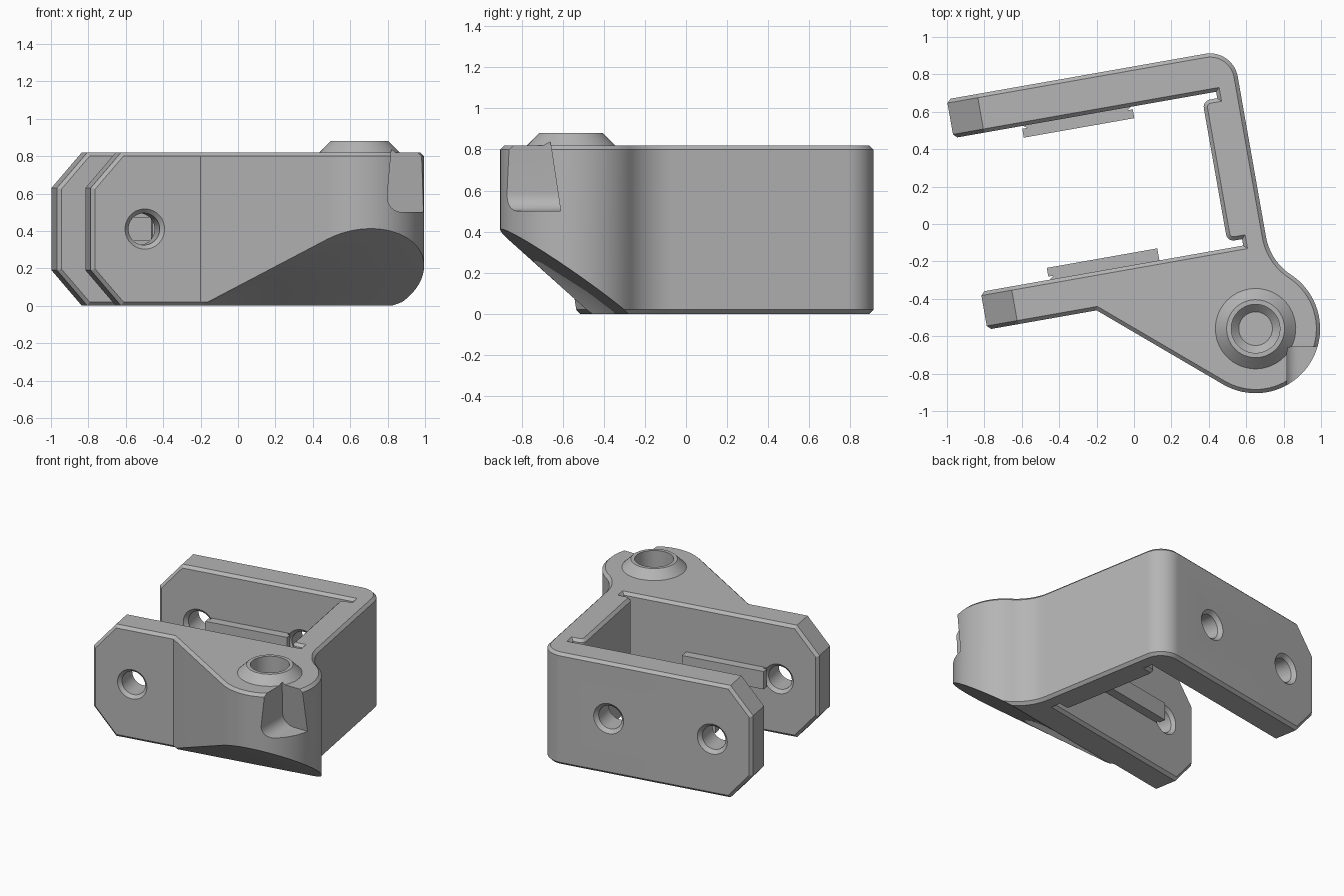
import bpy, bmesh
from math import radians, cos, sin, pi
from mathutils import Vector, Matrix

if "Cube" in bpy.data.objects:
    bpy.data.objects.remove(bpy.data.objects["Cube"])

HEIGHT = 0.82
MID = HEIGHT / 2
TURN = Matrix.Rotation(radians(10), 4, 'Z')   # the whole bracket is turned a little
HUB = (0.543, -0.664)

grey = bpy.data.materials.new("plain_grey")
grey.use_nodes = True
grey.diffuse_color = (0.46, 0.46, 0.46, 1)
grey.node_tree.nodes["Principled BSDF"].inputs["Base Color"].default_value = grey.diffuse_color


def finish(bm, name, matrix=TURN):
    bmesh.ops.recalc_face_normals(bm, faces=bm.faces)
    bm.transform(matrix)
    mesh = bpy.data.meshes.new(name)
    bm.to_mesh(mesh)
    bm.free()
    mesh.materials.append(grey)
    ob = bpy.data.objects.new(name, mesh)
    bpy.context.collection.objects.link(ob)
    return ob


def arc(cx, cy, r, start, end, steps):
    angles = [radians(start + (end - start) * i / steps) for i in range(steps + 1)]
    return [(cx + r * cos(a), cy + r * sin(a)) for a in angles]


def slice_off(bm, point, normal):
    """Remove everything behind a plane and close the cut."""
    bmesh.ops.bisect_plane(bm, geom=bm.verts[:] + bm.edges[:] + bm.faces[:], dist=1e-5,
                           plane_co=point, plane_no=Vector(normal).normalized(), clear_inner=True)
    bmesh.ops.holes_fill(bm, edges=[e for e in bm.edges if e.is_boundary], sides=0)
    bmesh.ops.recalc_face_normals(bm, faces=bm.faces)


def lathe(name, profile, matrix):
    bm = bmesh.new()
    verts = [bm.verts.new((r, 0, z)) for r, z in profile]
    edges = [bm.edges.new(pair) for pair in zip(verts, verts[1:])]
    bmesh.ops.spin(bm, geom=verts + edges, cent=(0, 0, 0), axis=(0, 0, 1), angle=2 * pi, steps=48)
    bmesh.ops.remove_doubles(bm, verts=bm.verts, dist=1e-5)
    return finish(bm, name, matrix)


def box(name, low, high, matrix=TURN):
    bm = bmesh.new()
    bmesh.ops.create_cube(bm, size=1)
    for v in bm.verts:
        v.co = [high[i] if v.co[i] > 0 else low[i] for i in range(3)]
    return finish(bm, name, matrix)


def combine(target, tool, operation):
    mod = target.modifiers.new(tool.name, 'BOOLEAN')
    mod.operation = operation
    mod.solver = 'EXACT'
    mod.object = tool
    bpy.context.view_layer.objects.active = target
    bpy.ops.object.modifier_apply(modifier=mod.name)
    bpy.data.objects.remove(tool)


# Bracket outline: rear arm, back wall with relief slots, front arm, hub
outline = [(-0.87, 0.83), (-0.87, 0.62), (0.555, 0.62), (0.555, 0.585)]
outline += arc(0.515, 0.545, 0.04, 90, 180, 6)
outline += arc(0.515, -0.14, 0.04, 180, 270, 6)
outline += [(0.555, -0.18), (0.555, -0.215), (-0.87, -0.215), (-0.87, -0.42), (-0.277, -0.42)]
outline += arc(*HUB, 0.345, -130.5, 46.7, 40)
outline += arc(0.989, -0.19, 0.306, 226.7, 180, 14)[1:]
outline += arc(0.533, 0.68, 0.15, 0, 90, 14)

bm = bmesh.new()
base = bm.faces.new([bm.verts.new((x, y, 0)) for x, y in outline])
top = bmesh.ops.extrude_face_region(bm, geom=[base])["geom"]
for v in top:
    if isinstance(v, bmesh.types.BMVert):
        v.co.z = HEIGHT
bmesh.ops.recalc_face_normals(bm, faces=bm.faces)

# Clipped arm ends
slice_off(bm, (-0.705, 0, 0), (0.19, 0, 0.165))
slice_off(bm, (-0.705, 0, HEIGHT), (0.19, 0, -0.165))


# Chamfer wherever a side wall meets a top, bottom or end face
def is_cap(face):
    return abs(face.normal.z) > 0.1 or face.calc_center_median().x < -0.865


rim = [e for e in bm.edges if len(e.link_faces) == 2
       and is_cap(e.link_faces[0]) != is_cap(e.link_faces[1])]
bmesh.ops.bevel(bm, geom=rim, offset=0.02, offset_type='OFFSET', segments=1,
                profile=0.5, affect='EDGES', clamp_overlap=False)

# Sloped underside of the hub
slice_off(bm, (0, -0.42, 0), (0, 0.7, 1))
bracket = finish(bm, "bracket")

# Raised collar on the hub
at_hub = TURN @ Matrix.Translation((*HUB, 0))
combine(bracket, lathe("collar", [(0, 0.8), (0.235, 0.8), (0.155, 0.88), (0, 0.88)], at_hub), 'UNION')

# Inner ribs on both arms
combine(bracket, box("rear_rib", (-0.5, 0.557, MID - 0.065), (0.1, 0.66, MID + 0.065)), 'UNION')
combine(bracket, box("front_rib", (-0.5, -0.26, MID - 0.065), (0.1, -0.15, MID + 0.065)), 'UNION')

# Blind bore in the collar
combine(bracket, lathe("bore", [(0, 0.42), (0.09, 0.42), (0.13, 0.46), (0.13, 1), (0, 1)], at_hub),
        'DIFFERENCE')

# Countersunk cross holes
half = [(0.085, 0.08), (0.125, 0.12), (0, 0.12)]
hole_profile = [(r, -z) for r, z in reversed(half)] + half
for x, y in ((-0.58, 0.725), (0.18, 0.725), (-0.58, -0.3175)):
    place = TURN @ Matrix.Translation((x, y, MID)) @ Matrix.Rotation(pi / 2, 4, 'X')
    combine(bracket, lathe("cross_hole", hole_profile, place), 'DIFFERENCE')

# Rounded notch in the side of the hub, a little wider at its foot
notch = box("notch", (0.79, -1.2, 0.5), (1.2, -0.61, 1.0), Matrix())
bm = bmesh.new()
bm.from_mesh(notch.data)
for v in bm.verts:
    if v.co.z > 0.9:
        v.co.x += 0.045
        v.co.y -= 0.075
foot = [e for e in bm.edges if all(v.co.z < 0.6 and v.co.x < 0.9 for v in e.verts)]
bmesh.ops.bevel(bm, geom=foot, offset=0.09, segments=8, profile=0.5, affect='EDGES')
bm.to_mesh(notch.data)
bm.free()
combine(bracket, notch, 'DIFFERENCE')

# Smooth the curves, keep the edges crisp
bpy.ops.object.select_all(action='DESELECT')
bracket.select_set(True)
bpy.context.view_layer.objects.active = bracket
bpy.ops.object.shade_smooth_by_angle(angle=radians(28))
